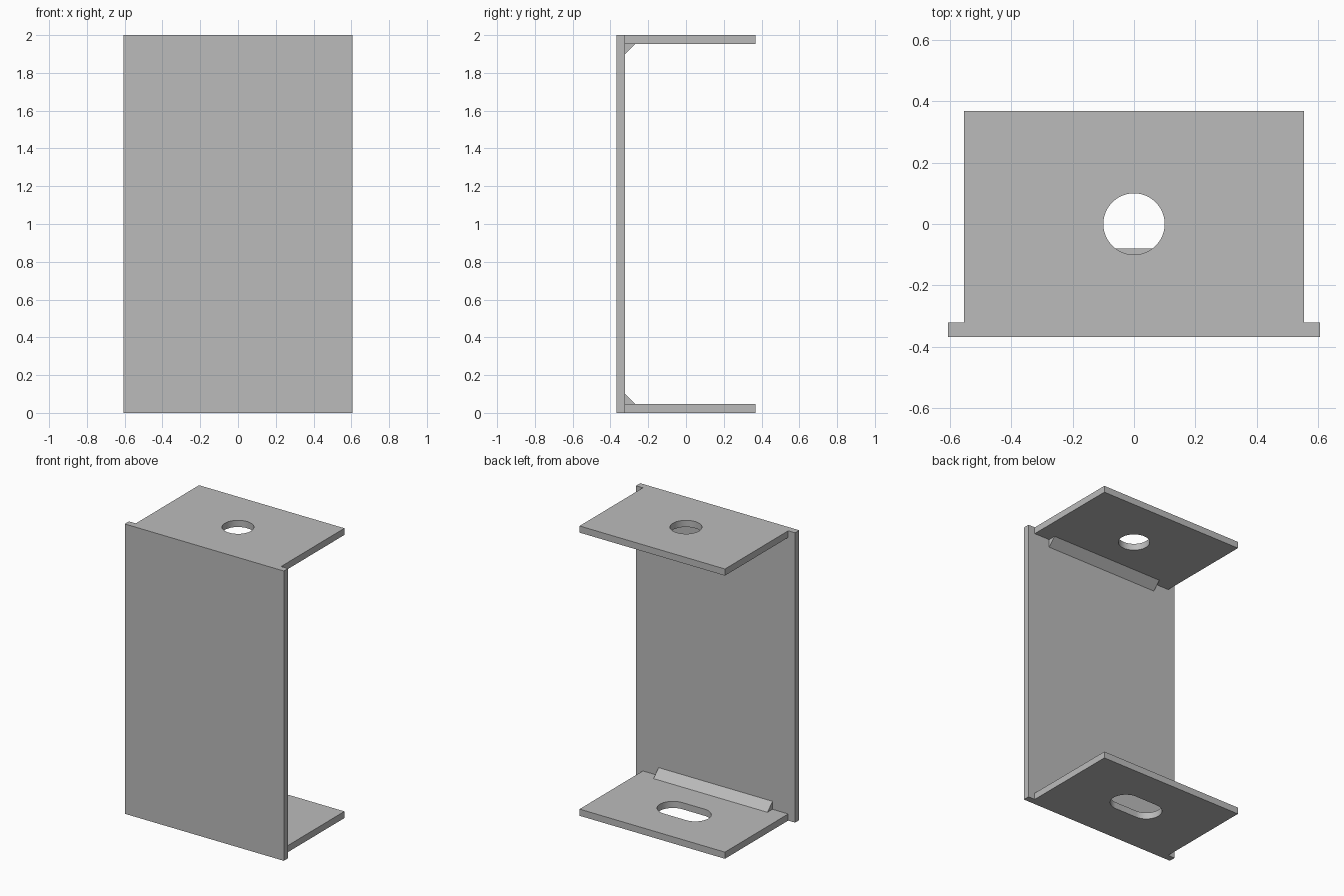
import bpy, bmesh, math

if "Cube" in bpy.data.objects:
    bpy.data.objects.remove(bpy.data.objects["Cube"], do_unlink=True)

HEIGHT, T = 2.0, 0.046            # overall height, sheet thickness
FRONT, BACK = -0.368, 0.368
INNER = FRONT + T                 # inner face of the main plate
HALF_PLATE, HALF_FLANGE, HALF_FILLET = 0.607, 0.555, 0.435
LEG = 0.055                       # weld fillet leg

steel = bpy.data.materials.new("grey_steel")
steel.use_nodes = True
steel.diffuse_color = (0.5, 0.5, 0.5, 1)
steel.node_tree.nodes["Principled BSDF"].inputs["Base Color"].default_value = (0.5, 0.5, 0.5, 1)


def prism(name, outline, shift):
    """Extrude a closed outline of 3D points along the shift vector."""
    bm = bmesh.new()
    face = bm.faces.new([bm.verts.new(p) for p in outline])
    ext = bmesh.ops.extrude_face_region(bm, geom=[face], use_keep_orig=True)
    bmesh.ops.translate(bm, vec=shift,
                        verts=[g for g in ext["geom"] if isinstance(g, bmesh.types.BMVert)])
    bmesh.ops.recalc_face_normals(bm, faces=bm.faces)
    mesh = bpy.data.meshes.new(name)
    bm.to_mesh(mesh)
    bm.free()
    mesh.materials.append(steel)
    obj = bpy.data.objects.new(name, mesh)
    bpy.context.collection.objects.link(obj)
    return obj


def plate(name, half, y0, y1, z, height):
    corners = [(-half, y0, z), (half, y0, z), (half, y1, z), (-half, y1, z)]
    return prism(name, corners, (0, 0, height))


def slot_outline(radius, half_run, y, z, steps=32):
    """Round hole, stretched along x by half_run on each side."""
    points = []
    for side in (1, -1):
        for i in range(steps + 1):
            if half_run == 0 and i == steps:
                continue
            a = math.pi * i / steps - side * math.pi / 2
            points.append((side * half_run + radius * math.cos(a),
                           y + radius * math.sin(a), z))
    return points


def punch(obj, outline):
    """Cut a hole through the flange and keep its rim sharp."""
    cutter = prism("hole_cutter", outline, (0, 0, 3 * T))
    cutter.hide_render = True
    mod = obj.modifiers.new("hole", "BOOLEAN")
    mod.operation, mod.solver, mod.object = "DIFFERENCE", "EXACT", cutter
    bpy.ops.object.select_all(action="DESELECT")
    obj.select_set(True)
    bpy.context.view_layer.objects.active = obj
    bpy.ops.object.modifier_apply(modifier=mod.name)
    bpy.data.objects.remove(cutter, do_unlink=True)
    bpy.ops.object.shade_smooth_by_angle(angle=math.radians(30))


# Main upright plate
plate("front_plate", HALF_PLATE, FRONT, INNER, 0, HEIGHT)

# Flanges: round hole above, slotted hole below
top = plate("top_flange", HALF_FLANGE, INNER, BACK, HEIGHT - T, T)
punch(top, slot_outline(0.1, 0, 0, HEIGHT - 2 * T))
bottom = plate("bottom_flange", HALF_FLANGE, INNER, BACK, 0, T)
punch(bottom, slot_outline(0.1, 0.085, 0.02, -T))

# Triangular weld fillets in the inner corners
for name, z, up in (("bottom_fillet", T, 1), ("top_fillet", HEIGHT - T, -1)):
    x = -HALF_FILLET
    prism(name, [(x, INNER, z), (x, INNER + LEG, z), (x, INNER, z + up * LEG)],
          (2 * HALF_FILLET, 0, 0))
